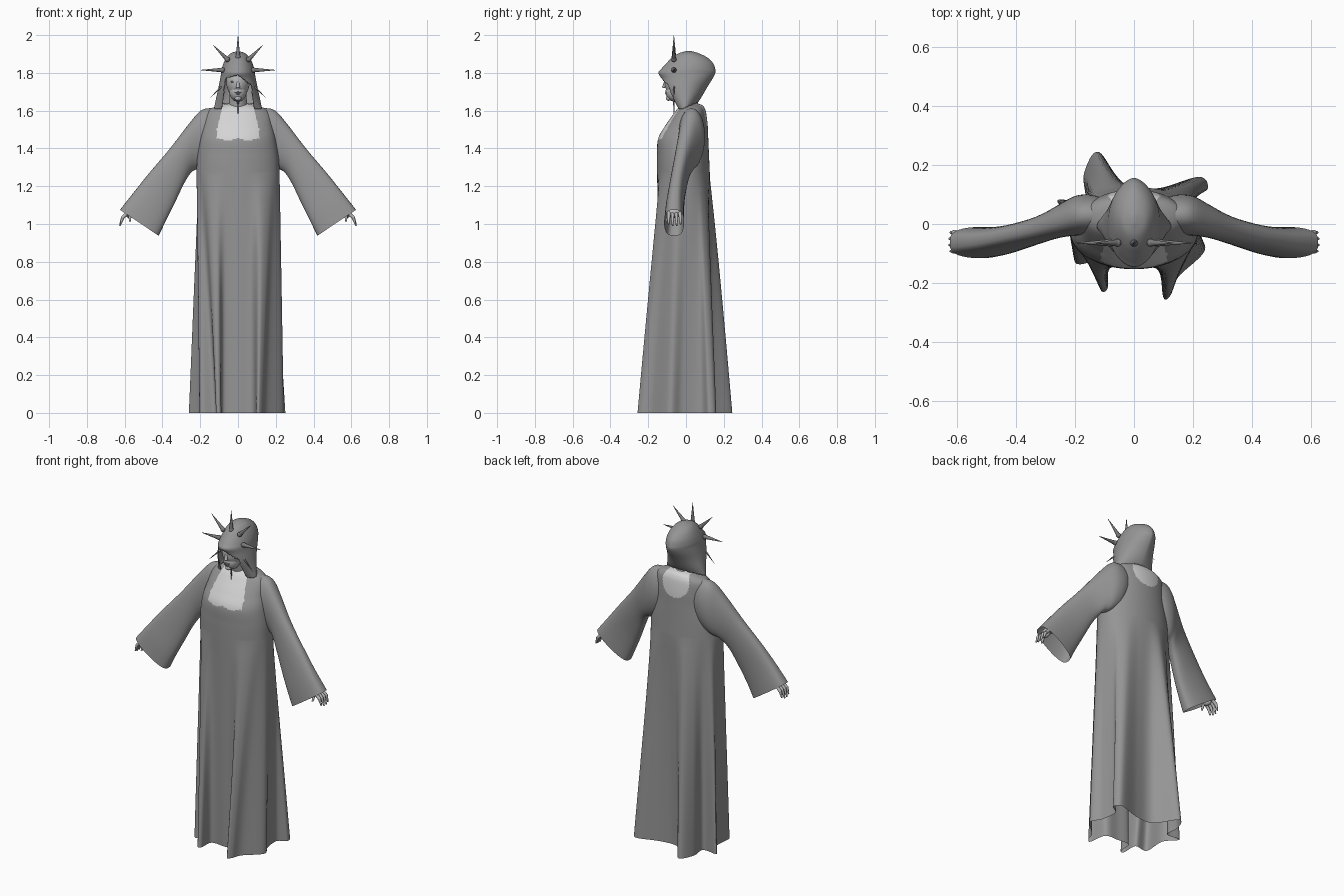
import bpy, bmesh
from math import sin, cos, pi, radians, copysign
from mathutils import Vector, Matrix

if "Cube" in bpy.data.objects:
    bpy.data.objects.remove(bpy.data.objects["Cube"])


def material(name, value):
    m = bpy.data.materials.new(name)
    m.use_nodes = True
    colour = (value, value, value, 1)
    m.diffuse_color = colour
    m.node_tree.nodes["Principled BSDF"].inputs["Base Color"].default_value = colour
    return m


CLOTH = material("mid grey cloth", 0.3)
CHEST = material("pale grey skin", 0.66)
SKIN = material("light grey skin", 0.48)
METAL = material("dark grey metal", 0.2)


def finish(name, bm, mats, angle=50):
    bmesh.ops.recalc_face_normals(bm, faces=bm.faces)
    mesh = bpy.data.meshes.new(name)
    bm.to_mesh(mesh)
    bm.free()
    for m in mats:
        mesh.materials.append(m)
    ob = bpy.data.objects.new(name, mesh)
    bpy.context.collection.objects.link(ob)
    bpy.ops.object.select_all(action='DESELECT')
    ob.select_set(True)
    bpy.context.view_layer.objects.active = ob
    bpy.ops.object.shade_smooth_by_angle(angle=radians(angle))
    return ob


def spline(points, steps, closed=False):
    """Smooth curve through points of any dimension."""
    n = len(points)
    pick = (lambda i: points[i % n]) if closed else (lambda i: points[max(0, min(n - 1, i))])
    out = []
    for i in range(n if closed else n - 1):
        for k in range(steps):
            t = k / steps
            out.append(tuple(
                b + t * ((c - a) + t * ((2 * a - 5 * b + 4 * c - d) + t * (3 * (b - c) + d - a))) / 2
                for a, b, c, d in zip(pick(i - 1), pick(i), pick(i + 1), pick(i + 2))))
    if not closed:
        out.append(tuple(points[-1]))
    return out


def loft(rings, cap_end=False):
    bm = bmesh.new()
    rows = [[bm.verts.new(p) for p in ring] for ring in rings]
    n = len(rows[0])
    for low, high in zip(rows, rows[1:]):
        for i in range(n):
            j = (i + 1) % n
            bm.faces.new((low[i], low[j], high[j], high[i]))
    if cap_end:
        bm.faces.new(rows[-1])
    return bm


def power(v, e):
    return copysign(abs(v) ** e, v)


def tube(bm, p, q, r0, r1, sides=10):
    p, q = Vector(p), Vector(q)
    turn = (q - p).to_track_quat('Z', 'Y').to_matrix().to_4x4()
    bmesh.ops.create_cone(bm, cap_ends=True, segments=sides, radius1=r0, radius2=r1,
                          depth=(q - p).length, matrix=Matrix.Translation((p + q) / 2) @ turn)


def ball(bm, at, size, detail=24):
    bmesh.ops.create_uvsphere(bm, u_segments=detail, v_segments=detail // 2, radius=1,
                              matrix=Matrix.Translation(at) @ Matrix.Diagonal((*size, 1)))


# Robe: torso sections above, folded hem below
hem = spline([(0, -.14), (.08, -.15), (.1, -.25), (.125, -.24), (.15, -.18), (.24, -.09),
              (.21, -.02), (.2, .08), (.25, .12), (.22, .16), (.08, .12), (-.03, .125),
              (-.12, .245), (-.17, .17), (-.17, .08), (-.26, .08), (-.2, 0), (-.2, -.13),
              (-.12, -.13), (-.115, -.22), (-.09, -.22), (-.08, -.14)], 8, closed=True)
COUNT = len(hem)
torso = [(1.27, .22, -.153, .126), (1.36, .215, -.153, .122), (1.45, .2, -.148, .118),
         (1.52, .185, -.11, .115), (1.58, .172, -.068, .108), (1.61, .145, -.045, .1),
         (1.63, .09, -.02, .085), (1.64, .03, .01, .05)]


def torso_ring(z, rx, front, back):
    mid, half = (front + back) / 2, (back - front) / 2
    angles = [2 * pi * i / COUNT for i in range(COUNT)]
    return [(rx * sin(a), mid - half * power(cos(a), .9), z) for a in angles]


chest = torso_ring(*torso[0])
rings = []
for k in range(20):
    down = 1 - k / 20
    t = down ** .88
    rings.append([(c[0] + (h[0] - c[0]) * t, c[1] + (h[1] - c[1]) * t, torso[0][0] * (1 - down))
                  for c, h in zip(chest, hem)])
rings += [torso_ring(*s) for s in spline(torso, 12)]
bm = loft(rings, cap_end=True)
# Bare skin inside the neckline and the round opening at the back
for f in bm.faces:
    x, y, z = f.calc_center_median()
    dip = 1.455 - .012 * abs(sin(x * 30))
    front = y < .02 and z > dip and abs(x) < .112 - .25 * max(0, z - 1.5)
    back = y > .04 and (x / .088) ** 2 + ((z - 1.58) / .085) ** 2 < 1
    f.material_index = int(front or back)
finish("robe", bm, [CLOTH, CHEST])

# Wide sleeves: top x, top z, bottom x, bottom z, centre y, half width
sleeve = [(.1, 1.605, .12, 1.36, .03, .06), (.15, 1.613, .16, 1.32, .03, .07),
          (.2, 1.598, .205, 1.295, .027, .067), (.26, 1.53, .245, 1.275, .01, .057),
          (.36, 1.4, .285, 1.215, -.02, .046), (.47, 1.27, .34, 1.1, -.045, .044),
          (.55, 1.17, .385, 1.01, -.058, .048), (.625, 1.075, .42, .938, -.063, .053)]
for side, label in ((1, "left"), (-1, "right")):
    sections = spline(sleeve, 6)
    rings = []
    for k, (tx, tz, bx, bz, cy, hw) in enumerate(sections):
        ring = []
        for i in range(40):
            a = 2 * pi * i / 40
            s = (1 + cos(a)) / 2
            y = cy + hw * power(sin(a), 1 - .4 * k / len(sections))
            ring.append((side * (bx + (tx - bx) * s), y, bz + (tz - bz) * s))
        rings.append(ring)
    finish(label + "_sleeve", loft(rings), [CLOTH])

    # Forearm, palm and fingers
    bm = bmesh.new()
    tube(bm, (side * .42, -.045, 1.21), (side * .565, -.062, 1.075), .028, .022, 16)
    ball(bm, (side * .578, -.062, 1.06), (.018, .035, .028))
    for k in range(4):
        y = -.092 + .021 * k
        reach = .008 * (k in (1, 2))
        knuckle = (side * .61, y, 1.035)
        tube(bm, (side * .582, y * .9 - .007, 1.06), knuckle, .01, .009)
        ball(bm, knuckle, (.009, .009, .009), 10)
        tube(bm, knuckle, (side * (.622 + reach / 2), y, .998 - reach), .009, .004)
    tube(bm, (side * .572, -.085, 1.055), (side * .572, -.105, 1.015), .01, .005)
    finish(label + "_hand", bm, [SKIN])

# Head and neck
bm = bmesh.new()
ball(bm, (0, -.04, 1.755), (.062, .074, .09), 40)
ball(bm, (0, -.058, 1.7), (.046, .05, .052), 32)
tube(bm, (0, .035, 1.58), (0, -.02, 1.72), .052, .042, 32)
tube(bm, (0, -.107, 1.765), (0, -.115, 1.725), .005, .01, 12)
ball(bm, (0, -.117, 1.726), (.011, .009, .007), 12)
ball(bm, (0, -.092, 1.665), (.018, .014, .013), 16)
finish("head", bm, [SKIN])

# Lips and the uncovered eye
bm = bmesh.new()
ball(bm, (0, -.104, 1.697), (.018, .007, .004), 16)
ball(bm, (0, -.104, 1.69), (.014, .007, .004), 16)
ball(bm, (-.027, -.103, 1.753), (.013, .006, .004), 16)
finish("lips_and_eye", bm, [CLOTH])

# Hood: height, half width, front y, back y, squareness of the front half
hood = [(1.61, .127, -.05, .04, .8), (1.66, .117, -.08, .075, .75), (1.72, .104, -.115, .11, .75),
        (1.77, .094, -.132, .141, .9), (1.8, .089, -.146, .155, 1.05), (1.82, .086, -.132, .155, 1.05),
        (1.85, .077, -.105, .144, 1), (1.88, .062, -.075, .115, 1), (1.903, .04, -.04, .07, 1),
        (1.915, .006, .0, .03, 1)]
rings = []
for z, rx, front, back, square in spline(hood, 7):
    mid, half = (front + back) / 2, (back - front) / 2
    ring = []
    for i in range(128):
        a = 2 * pi * i / 128
        e = square if cos(a) < 0 else 1.25
        ring.append((rx * power(sin(a), e), mid + half * cos(a), z))
    rings.append(ring)
bm = loft(rings, cap_end=True)
# Cut the slanted face opening and lift the hem at the nape
cut = []
for f in bm.faces:
    x, y, z = f.calc_center_median()
    brow = 1.788 - (.75 * x if x > 0 else -.25 * x)
    face = y < 0 and z < brow and abs(x) < .066 + .12 * (1.78 - z)
    if face or (y > -.02 and z < 1.61 + .4 * (y + .02)):
        cut.append(f)
bmesh.ops.delete(bm, geom=cut, context='FACES')
mod = finish("hood", bm, [CLOTH]).modifiers.new("thickness", 'SOLIDIFY')
mod.thickness = .004

# Crown of spikes radiating around the face
bm = bmesh.new()
for k in range(8):
    a = k * pi / 4
    d = Vector((sin(a), 0, cos(a)))
    inner, outer = ((.068, .185), (.08, .188), (.082, .2), (.11, .205), (.14, .245))[min(k, 8 - k)]
    centre = Vector((0, -.064, 1.815))
    base = centre + d * inner
    thick = .5 if k in (3, 4, 5) else 1
    ball(bm, base, (.014 * thick,) * 3, 14)
    tube(bm, base, centre + d * outer, .012 * thick, .0006, 12)
finish("crown_spikes", bm, [METAL])
